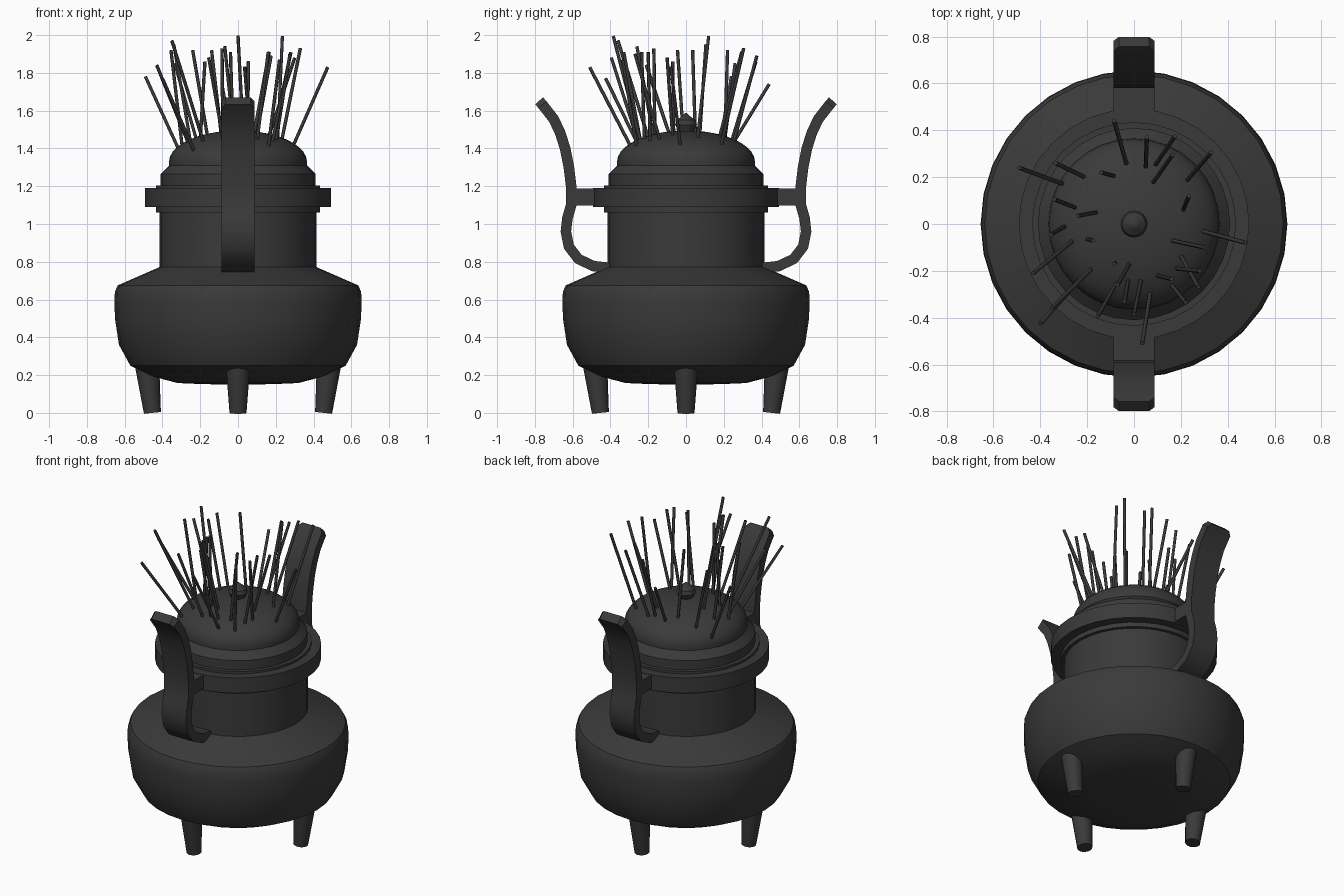
import bpy, bmesh, math
from mathutils import Vector

if "Cube" in bpy.data.objects:
    bpy.data.objects.remove(bpy.data.objects["Cube"])

iron = bpy.data.materials.new("dark_iron")
iron.diffuse_color = (0.042, 0.042, 0.042, 1)
iron.use_nodes = True
iron.node_tree.nodes["Principled BSDF"].inputs["Base Color"].default_value = iron.diffuse_color


def make(name, bm, angle=30):
    bmesh.ops.recalc_face_normals(bm, faces=bm.faces)
    me = bpy.data.meshes.new(name)
    bm.to_mesh(me)
    bm.free()
    me.materials.append(iron)
    ob = bpy.data.objects.new(name, me)
    bpy.context.collection.objects.link(ob)
    bpy.context.view_layer.objects.active = ob
    ob.select_set(True)
    bpy.ops.object.shade_smooth_by_angle(angle=math.radians(angle))
    ob.select_set(False)
    return ob


def lathe(name, profile, n=32, closed=False):
    """Spin an (r, z) profile round the z axis."""
    bm = bmesh.new()
    vs = [bm.verts.new((r, 0, z)) for r, z in profile]
    es = [bm.edges.new(p) for p in zip(vs, vs[1:])]
    if closed:
        es.append(bm.edges.new((vs[-1], vs[0])))
    bmesh.ops.spin(bm, geom=vs + es, cent=(0, 0, 0), axis=(0, 0, 1),
                   angle=2 * math.pi, steps=n, use_merge=True)
    bmesh.ops.remove_doubles(bm, verts=bm.verts, dist=1e-4)
    return make(name, bm)


def rod(bm, a, b, r1, r2, n):
    """Tapered cylinder from point a to point b."""
    a, b = Vector(a), Vector(b)
    d = b - a
    geo = bmesh.ops.create_cone(bm, cap_ends=True, segments=n, radius1=r1,
                                radius2=r2, depth=d.length)
    m = d.to_track_quat('Z', 'Y').to_matrix().to_4x4()
    m.translation = (a + b) / 2
    bmesh.ops.transform(bm, matrix=m, verts=geo["verts"])


# Bowl and neck
lathe("bowl", [(0, .15), (.18, .152), (.32, .158), (.46, .195), (.57, .25),
               (.63, .36), (.65, .49), (.655, .58), (.652, .64), (.637, .675),
               (.415, .772), (.415, 1.07), (0, 1.07)])
lathe("neck_lip", [(0, 1.06), (.435, 1.06), (.435, 1.205), (0, 1.205)])
lathe("collar", [(.425, 1.09), (.492, 1.09), (.492, 1.19), (.425, 1.19)], closed=True)

# Stepped, domed lid with knob
dome = [(.365 * math.cos(t), 1.33 + .165 * math.sin(t))
        for t in (i * math.pi / 20 for i in range(10))]
lathe("lid", [(0, 1.2), (.41, 1.2), (.41, 1.265), (.365, 1.31), (.365, 1.33)]
      + dome[1:] + [(0, 1.495)])
lathe("knob", [(0, 1.47), (.04, 1.49), (.058, 1.525), (.05, 1.55), (.025, 1.568), (0, 1.59)], 16)

# Four tapered legs
for name, x, y in (("left", -1, 0), ("right", 1, 0), ("front", 0, -1), ("back", 0, 1)):
    bm = bmesh.new()
    rod(bm, (.453 * x, .453 * y, 0), (.482 * x, .482 * y, .26), .045, .065, 16)
    make(name + "_leg", bm)

# Curved strap handles with clipped tip corners
path = [(.40, .767), (.49, .777), (.57, .815), (.62, .88), (.636, .96), (.628, 1.03),
        (.608, 1.1), (.608, 1.2), (.62, 1.3), (.64, 1.4), (.665, 1.48), (.70, 1.555),
        (.76, 1.632), (.778, 1.652)]
pts = [Vector((0, y, z)) for y, z in path]
for name, s in (("front", -1), ("back", 1)):
    bm = bmesh.new()
    rings = []
    for i, p in enumerate(pts):
        d = (pts[min(i + 1, len(pts) - 1)] - pts[max(i - 1, 0)]).normalized()
        nrm = Vector((0, -d.z, d.y)) * .028
        w = .065 if i == len(pts) - 1 else .088
        ring = [p + nrm + Vector((-w, 0, 0)), p + nrm + Vector((w, 0, 0)),
                p - nrm + Vector((w, 0, 0)), p - nrm + Vector((-w, 0, 0))]
        rings.append([bm.verts.new((v.x, v.y * s, v.z)) for v in ring])
    for a, b in zip(rings, rings[1:]):
        for k in range(4):
            bm.faces.new((a[k], a[(k + 1) % 4], b[(k + 1) % 4], b[k]))
    bm.faces.new(rings[0])
    bm.faces.new(rings[-1])
    make(name + "_handle", bm)
    # Bracket joining handle to collar
    bm = bmesh.new()
    g = bmesh.ops.create_cube(bm, size=1)
    bmesh.ops.scale(bm, vec=(.176, .16, .09), verts=g["verts"])
    bmesh.ops.translate(bm, vec=(0, .52 * s, 1.143), verts=g["verts"])
    make(name + "_bracket", bm)

# Sticks standing in the lid: base x, y and tip x, y, z
sticks = [
    (-.30, .17, -.49, .24, 1.78), (-.21, .20, -.335, .26, 1.85),
    (-.03, .25, -.085, .44, 1.74), (-.085, .205, -.14, .22, 1.92),
    (.05, .24, .055, .37, 1.86), (.09, .25, .175, .375, 1.89),
    (.08, .175, .165, .295, 1.91), (.225, .185, .33, .305, 1.93),
    (.21, .06, .235, .12, 1.995), (.29, -.03, .475, -.08, 1.83),
    (.16, -.07, .30, -.10, 1.88), (.20, -.135, .275, -.27, 1.90),
    (.18, -.19, .28, -.20, 1.91), (.10, -.22, .16, -.235, 1.91),
    (.16, -.26, .22, -.335, 1.87), (.07, -.29, .035, -.51, 1.83),
    (.03, -.24, 0, -.385, 1.995), (-.025, -.24, -.04, -.33, 1.91),
    (-.075, -.25, -.155, -.395, 1.88), (-.02, -.17, -.07, -.26, 1.94),
    (-.23, -.235, -.40, -.425, 1.77), (-.18, -.19, -.35, -.36, 1.97),
    (-.26, -.07, -.43, -.21, 1.84), (-.20, -.065, -.175, -.07, 1.86),
    (-.295, -.01, -.355, -.045, 1.92), (-.16, .05, -.24, .035, 1.92),
    (-.25, .07, -.34, .105, 1.95), (-.08, -.165, -.085, -.17, 1.93),
]
bm = bmesh.new()
for x, y, tx, ty, tz in sticks:
    q = min(1, math.hypot(x, y) / .365)
    rod(bm, (x, y, 1.31 + .165 * math.sqrt(1 - q * q)), (tx, ty, tz), .009, .009, 8)
make("sticks", bm, 50)
